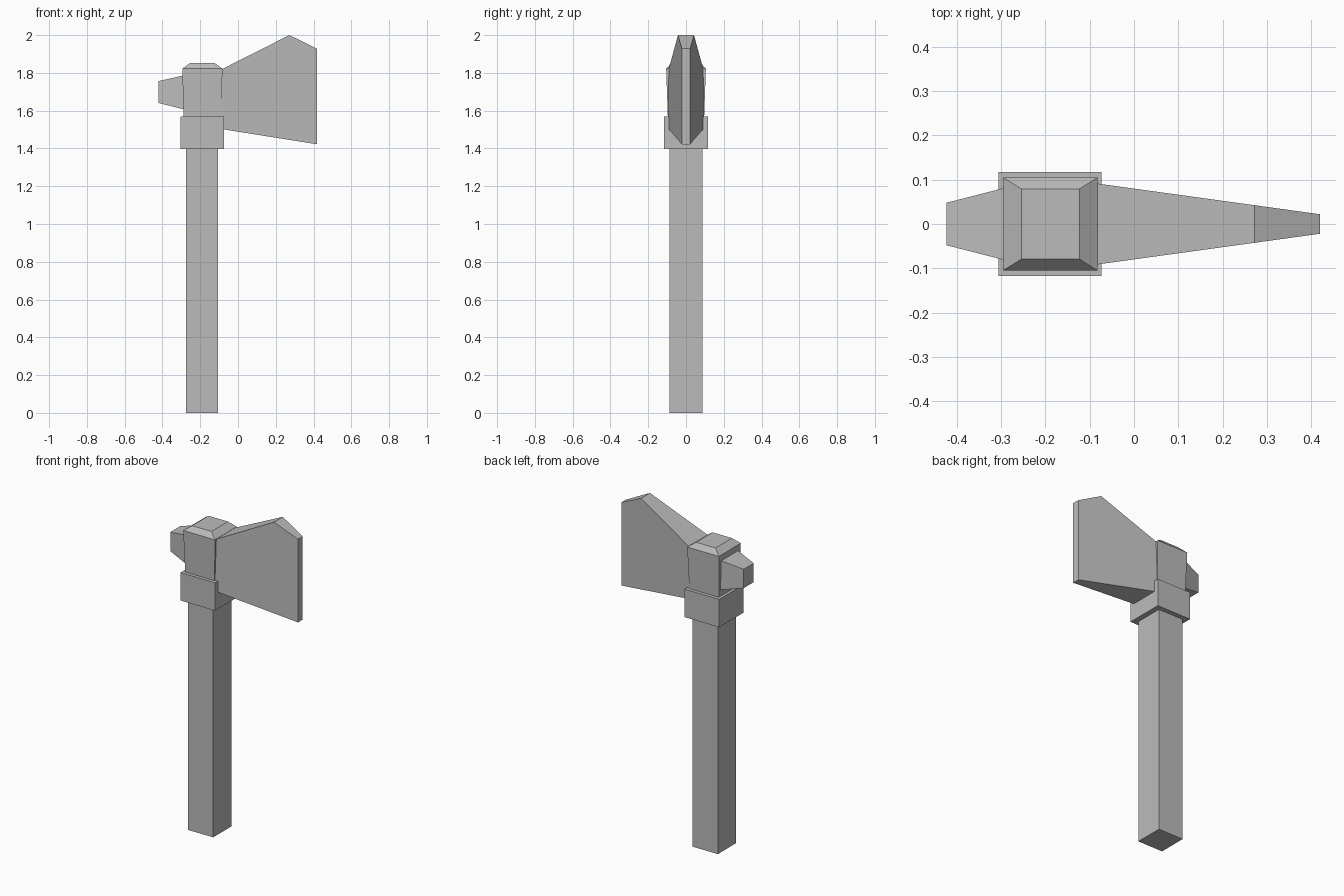
import bpy, bmesh

if "Cube" in bpy.data.objects:
    bpy.data.objects.remove(bpy.data.objects["Cube"])

grey = bpy.data.materials.new("plain grey")
grey.diffuse_color = (0.5, 0.5, 0.5, 1)
grey.use_nodes = True
grey.node_tree.nodes["Principled BSDF"].inputs["Base Color"].default_value = grey.diffuse_color


def loft(name, rings):
    """Solid through matching rings of points, capped at both ends."""
    bm = bmesh.new()
    loops = [[bm.verts.new(p) for p in ring] for ring in rings]
    n = len(loops[0])
    for a, b in zip(loops, loops[1:]):
        for i in range(n):
            j = (i + 1) % n
            bm.faces.new((a[i], a[j], b[j], b[i]))
    bm.faces.new(loops[0][::-1])
    bm.faces.new(loops[-1])
    bmesh.ops.recalc_face_normals(bm, faces=bm.faces)
    mesh = bpy.data.meshes.new(name)
    bm.to_mesh(mesh)
    bm.free()
    mesh.materials.append(grey)
    obj = bpy.data.objects.new(name, mesh)
    bpy.context.collection.objects.link(obj)
    return obj


def flat_ring(x0, x1, y, z):
    """Horizontal rectangle, symmetric in y."""
    return [(x0, -y, z), (x1, -y, z), (x1, y, z), (x0, y, z)]


def end_ring(x, y, z0, z1):
    """Upright rectangle facing x, symmetric in y."""
    return [(x, -y, z0), (x, y, z0), (x, y, z1), (x, -y, z1)]


# Square shaft
loft("handle", [flat_ring(-0.276, -0.105, 0.088, z) for z in (0, 1.45)])

# Band below the head
loft("collar", [flat_ring(-0.305, -0.073, 0.117, z) for z in (1.398, 1.568)])

# Flaring eye block with a chamfered top
loft("head_block", [
    flat_ring(-0.286, -0.092, 0.094, 1.5),
    flat_ring(-0.295, -0.082, 0.105, 1.822),
    flat_ring(-0.254, -0.123, 0.079, 1.852),
])

# Short tapered hammer end
loft("poll", [
    end_ring(-0.27, 0.087, 1.603, 1.791),
    end_ring(-0.422, 0.048, 1.641, 1.756),
])

# Wedge blade: side profile thinning evenly towards the edge
profile = [(-0.09, 1.503), (0.419, 1.422), (0.419, 1.928),
           (0.272, 2.0), (-0.09, 1.817)]
loft("blade", [
    [(x, side * (0.022 + (0.419 - x) * 0.138), z) for x, z in profile]
    for side in (-1, 1)
])
